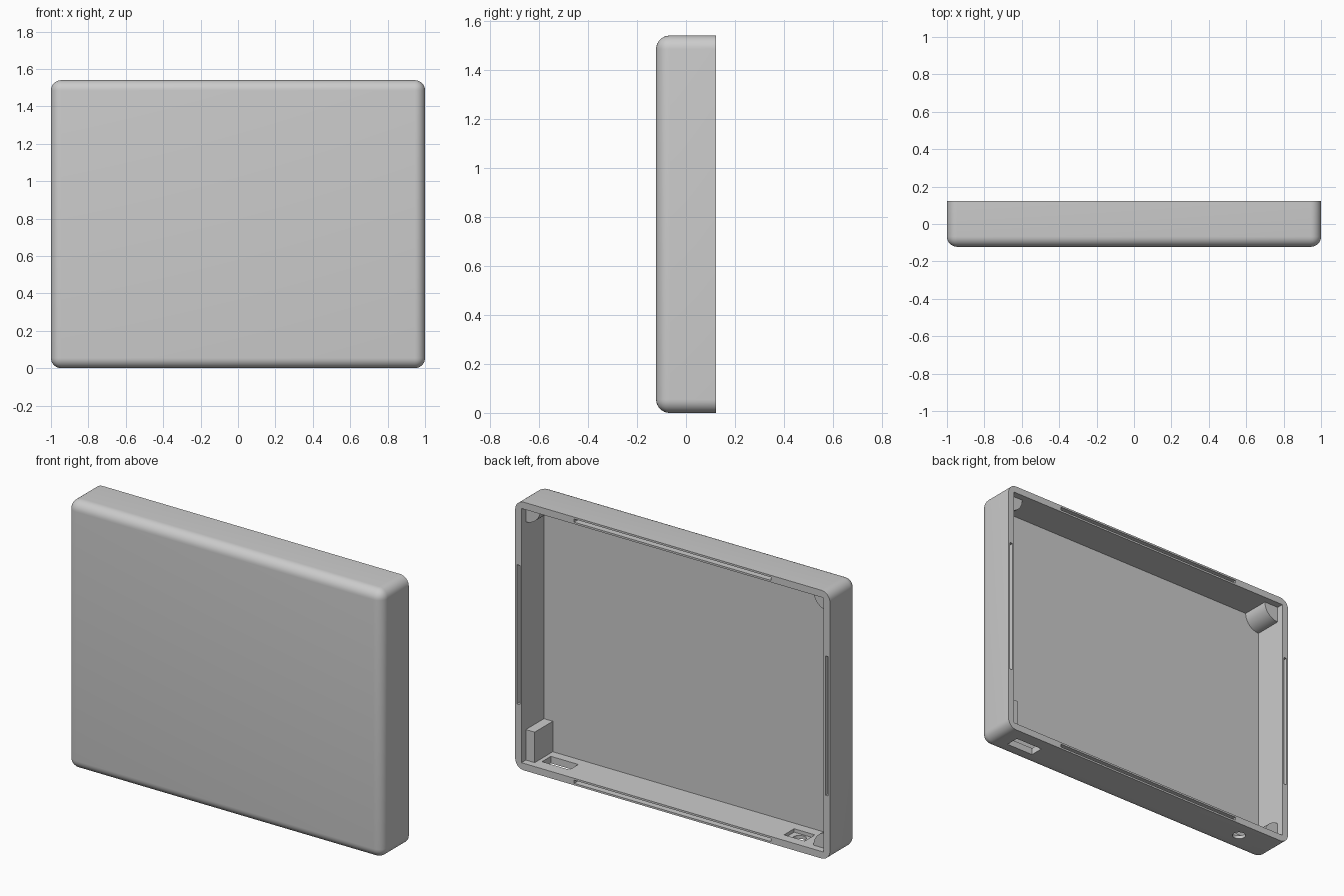
import bpy, bmesh, math
from mathutils import Matrix, Vector

W, D, H = 1.0, 0.122, 1.54       # half width, half depth, height
WALL, ROUND = 0.04, 0.055
INX, TOP, BACK = W - WALL, H - WALL, D - 0.04
FLOOR = -D + WALL

if "Cube" in bpy.data.objects:
    bpy.data.objects.remove(bpy.data.objects["Cube"])

grey = bpy.data.materials.new("light grey plastic")
grey.use_nodes = True
grey.diffuse_color = (0.6, 0.6, 0.6, 1)
grey.node_tree.nodes["Principled BSDF"].inputs["Base Color"].default_value = (0.6, 0.6, 0.6, 1)


def make(name, bm):
    bmesh.ops.recalc_face_normals(bm, faces=bm.faces)
    mesh = bpy.data.meshes.new(name)
    bm.to_mesh(mesh)
    bm.free()
    mesh.materials.append(grey)
    ob = bpy.data.objects.new(name, mesh)
    bpy.context.collection.objects.link(ob)
    return ob


def box_mesh(lo, hi):
    lo, hi = Vector(lo), Vector(hi)
    bm = bmesh.new()
    bmesh.ops.create_cube(bm, size=1, matrix=Matrix.Translation((lo + hi) / 2) @ Matrix.Diagonal((*(hi - lo), 1)))
    return bm


def box(name, lo, hi):
    return make(name, box_mesh(lo, hi))


def select(ob):
    bpy.ops.object.select_all(action='DESELECT')
    ob.select_set(True)
    bpy.context.view_layer.objects.active = ob


def cut(ob, cutter):
    cutter.hide_render = True
    mod = ob.modifiers.new("cut", 'BOOLEAN')
    mod.operation, mod.solver, mod.object = 'DIFFERENCE', 'EXACT', cutter
    select(ob)
    bpy.ops.object.modifier_apply(modifier=mod.name)
    bpy.data.objects.remove(cutter)


def smooth(ob):
    select(ob)
    bpy.ops.object.shade_smooth_by_angle(angle=math.radians(30))


# Outer shell: rounded everywhere except around the open back
bm = box_mesh((-W, -D, 0), (W, D, H))
edges = [e for e in bm.edges if any(v.co.y < 0 for v in e.verts)]
bmesh.ops.bevel(bm, geom=edges, offset=ROUND, segments=8, profile=0.5, affect='EDGES')
shell = make("case_shell", bm)

# Hollow interior
cut(shell, box("cavity", (-INX, FLOOR, WALL), (INX, D + 0.1, TOP)))

# Snap grooves along the middle of the rim
G, MID = 0.009, WALL / 2
for s in (-1, 1):
    x, z = s * (W - MID), H / 2 + s * (H / 2 - MID)
    cut(shell, box("side_groove", (x - G, D - 0.035, H / 2 - 0.4), (x + G, D + 0.1, H / 2 + 0.4)))
    cut(shell, box("long_groove", (-0.625, D - 0.035, z - G), (0.625, D + 0.1, z + G)))

# Openings in the bottom wall: a rectangular port, and a round hole in a recess
cut(shell, box("port", (0.705, -0.03, -0.1), (0.88, 0.05, 0.1)))
HX, HY = -0.735, 0.02
cut(shell, box("recess", (HX - 0.066, HY - 0.046, 0.02), (HX + 0.066, HY + 0.046, 0.1)))
bm = bmesh.new()
bmesh.ops.create_cone(bm, cap_ends=True, segments=32, radius1=0.036, radius2=0.036, depth=0.3,
                      matrix=Matrix.Translation((HX, HY, 0)))
cut(shell, make("round_hole", bm))
smooth(shell)


# Quarter-round posts in three inner corners
def post(name, sx, sz, radius=0.092, steps=12):
    cx, cz = sx * INX, WALL if sz < 0 else TOP
    bm = bmesh.new()
    verts = [bm.verts.new((cx, FLOOR, cz))]
    for i in range(steps + 1):
        a = math.pi / 2 * i / steps
        verts.append(bm.verts.new((cx - sx * radius * math.cos(a), FLOOR, cz - sz * radius * math.sin(a))))
    face = bm.faces.new(verts)
    ext = bmesh.ops.extrude_face_region(bm, geom=[face], use_keep_orig=True)
    moved = [g for g in ext["geom"] if isinstance(g, bmesh.types.BMVert)]
    bmesh.ops.translate(bm, verts=moved, vec=(0, BACK - FLOOR, 0))
    smooth(make(name, bm))


post("top_left_post", 1, 1)
post("top_right_post", -1, 1)
post("bottom_right_post", -1, -1)

# Square support block in the remaining corner
box("corner_block", (INX - 0.056, FLOOR, WALL), (INX, BACK, 0.215))
